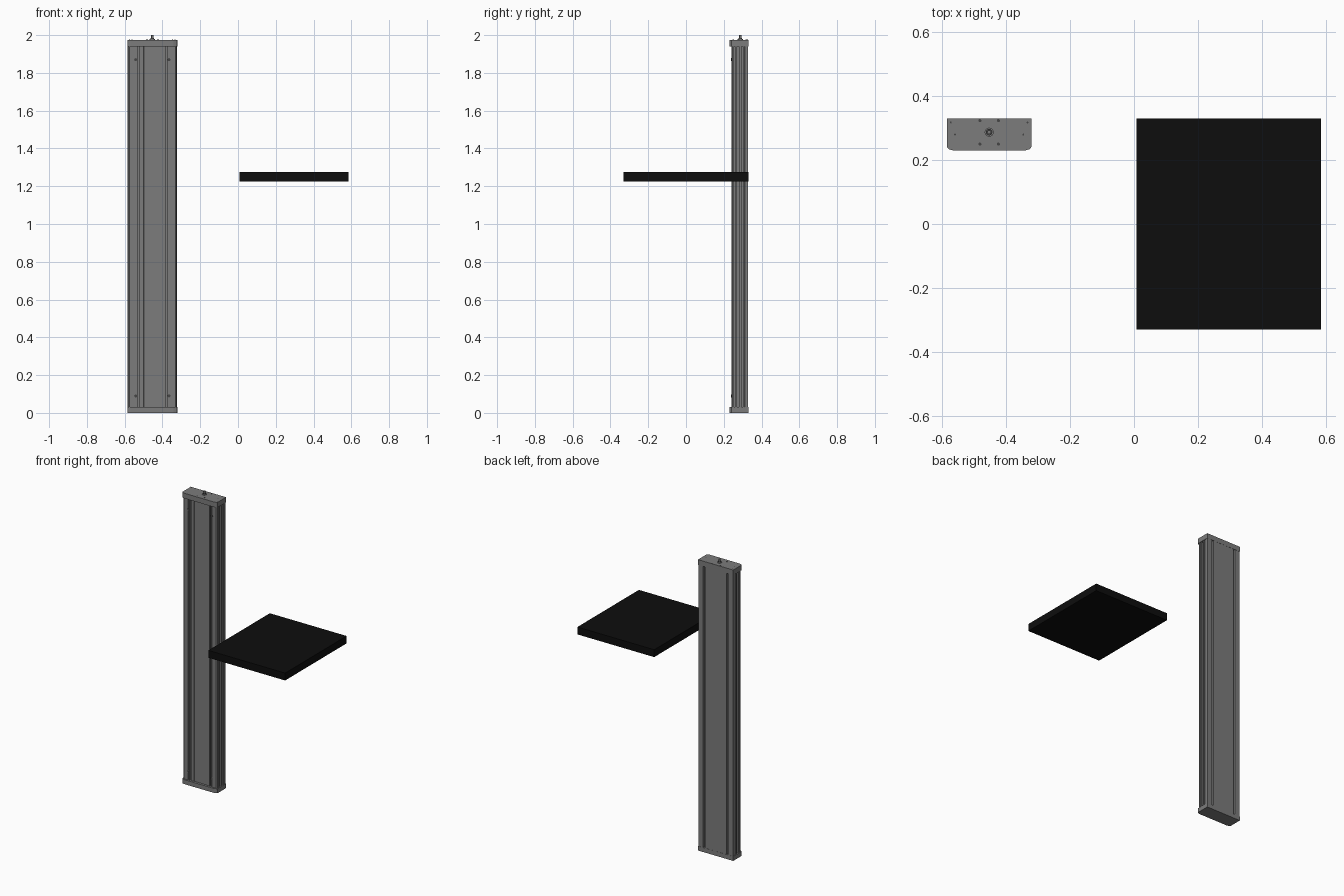
import bpy, bmesh, math

if "Cube" in bpy.data.objects:
    bpy.data.objects.remove(bpy.data.objects["Cube"])

CX = -0.4535  # column centre line in x


def material(name, v):
    m = bpy.data.materials.new(name)
    m.diffuse_color = (v, v, v, 1)
    m.use_nodes = True
    m.node_tree.nodes["Principled BSDF"].inputs["Base Color"].default_value = m.diffuse_color
    return m


GREY = material("aluminium_grey", 0.2)
DARK = material("screw_dark", 0.06)
BLACK = material("slab_black", 0.004)


def extrude(name, half, z0, z1, mat):
    """Extrude a half profile (u, y), mirrored about the column centre."""
    pts = [(CX + u, y) for u, y in half] + [(CX - u, y) for u, y in reversed(half)]
    bm = bmesh.new()
    face = bm.faces.new([bm.verts.new((x, y, z0)) for x, y in pts])
    res = bmesh.ops.extrude_face_region(bm, geom=[face])
    top = [v for v in res["geom"] if isinstance(v, bmesh.types.BMVert)]
    bmesh.ops.translate(bm, verts=top, vec=(0, 0, z1 - z0))
    bmesh.ops.recalc_face_normals(bm, faces=bm.faces)
    me = bpy.data.meshes.new(name)
    bm.to_mesh(me)
    bm.free()
    me.materials.append(mat)
    ob = bpy.data.objects.new(name, me)
    bpy.context.collection.objects.link(ob)
    return ob


def cylinder(name, r, depth, loc, mat, rot=(0, 0, 0), n=24):
    bpy.ops.mesh.primitive_cylinder_add(vertices=n, radius=r, depth=depth,
                                        location=loc, rotation=rot)
    ob = bpy.context.object
    ob.name = name
    ob.data.materials.append(mat)
    bpy.ops.object.shade_smooth_by_angle()
    return ob


# slotted column: front slots, side grooves, back slots
body = [(0.045, 0.246), (0.047, 0.244), (0.070, 0.244), (0.070, 0.280),
        (0.078, 0.280), (0.078, 0.240), (0.085, 0.240), (0.085, 0.246),
        (0.091, 0.246), (0.091, 0.240), (0.122, 0.240), (0.128, 0.246)]
for y, w, d in ((0.256, 0.006, 0.010), (0.275, 0.012, 0.014), (0.298, 0.008, 0.012)):
    body += [(0.128, y - w / 2), (0.128 - d, y - w / 2),
             (0.128 - d, y + w / 2), (0.128, y + w / 2)]
body += [(0.128, 0.310), (0.131, 0.312), (0.131, 0.329),
         (0.094, 0.329), (0.094, 0.315), (0.082, 0.315), (0.082, 0.329)]
extrude("column_profile", body, 0.03, 1.94, GREY)

# chamfered end caps
cap = [(0.112, 0.230), (0.126, 0.234), (0.1325, 0.241), (0.1325, 0.330)]
extrude("bottom_cap", cap, 0.0, 0.03, GREY)
extrude("top_cap", cap, 1.94, 1.975, GREY)

# bearing boss and drive shaft
cylinder("bearing_boss", 0.014, 0.006, (CX, 0.2875, 1.977), GREY)
cylinder("shaft_collar", 0.010, 0.010, (CX, 0.2875, 1.980), DARK)
cylinder("drive_shaft", 0.006, 0.03, (CX, 0.2875, 1.985), GREY)

# cap screws and front mounting screws
for s in (-1, 1):
    for u, y, r in ((0.029, 0.3235, 0.005), (0.029, 0.250, 0.005),
                    (0.107, 0.280, 0.003), (0.120, 0.318, 0.003)):
        cylinder("cap_screw", r, 0.004, (CX + s * u, y, 1.9738), DARK, n=12)
    for z in (0.09, 1.87):
        cylinder("front_screw", 0.008, 0.008, (CX + s * 0.088, 0.2425, z), DARK,
                 (math.pi / 2, 0, 0), 12)

# black slab
bpy.ops.mesh.primitive_cube_add(size=1, location=(0.2965, 0, 1.25))
slab = bpy.context.object
slab.name = "slab"
slab.scale = (0.577, 0.66, 0.05)
slab.data.materials.append(BLACK)
